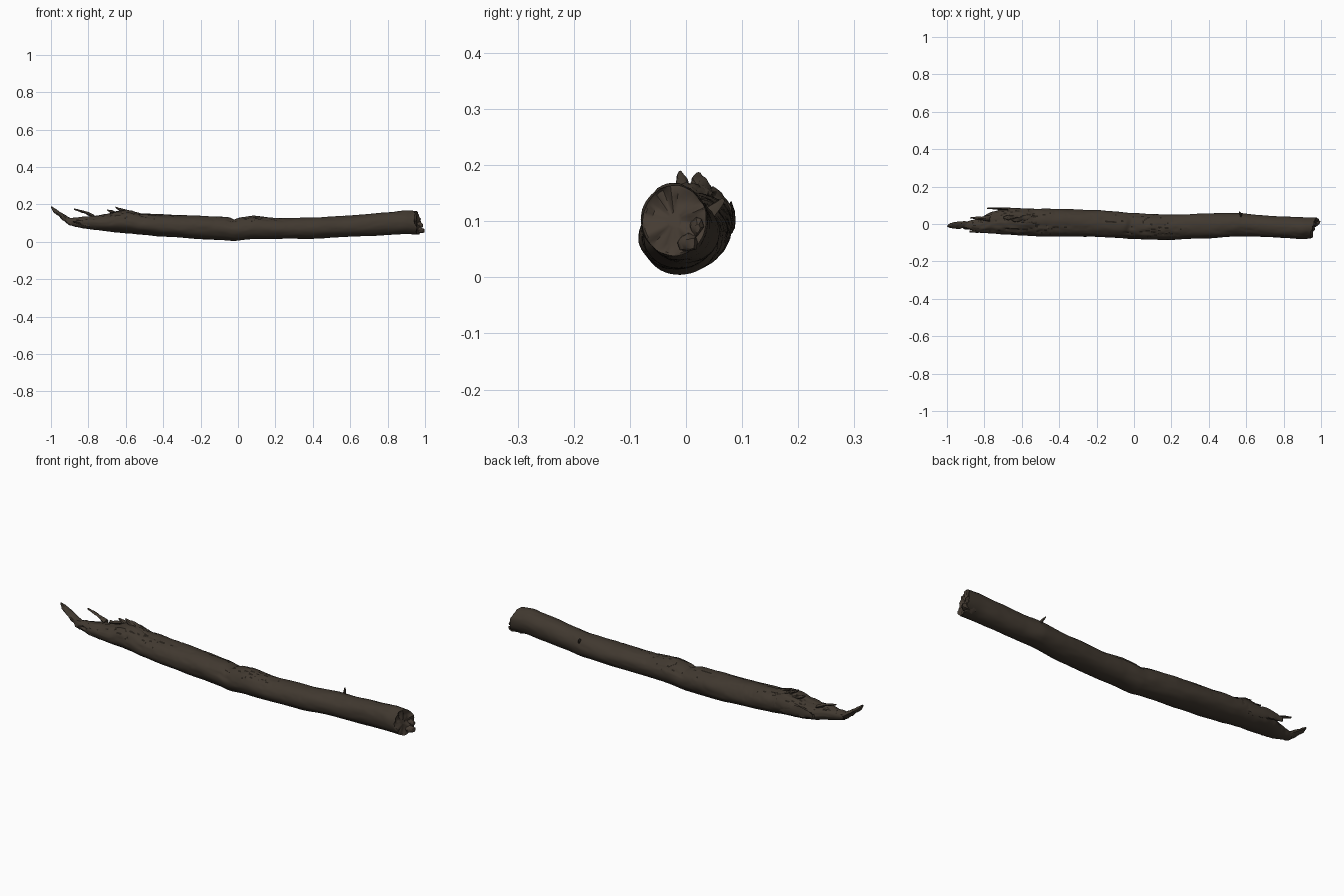
import bpy, bmesh, math
from mathutils import Vector, noise

cube = bpy.data.objects.get("Cube")
if cube:
    bpy.data.objects.remove(cube, do_unlink=True)


def material(name, colour):
    mat = bpy.data.materials.new(name)
    mat.use_nodes = True
    mat.diffuse_color = (*colour, 1)
    bsdf = mat.node_tree.nodes["Principled BSDF"]
    bsdf.inputs["Base Color"].default_value = (*colour, 1)
    bsdf.inputs["Roughness"].default_value = 0.9
    return mat


bark = material("bark brown", (0.052, 0.040, 0.029))
crack = material("crack dark", (0.018, 0.014, 0.010))
heart = material("end wood", (0.060, 0.045, 0.033))

# Outline stations along the log: x, y min, y max, z min, z max
STATIONS = [
    (-.90, -.025, .012, .088, .125), (-.86, -.035, .022, .078, .130),
    (-.82, -.048, .035, .070, .135), (-.76, -.050, .065, .062, .138),
    (-.70, -.055, .080, .055, .148), (-.65, -.058, .084, .050, .165),
    (-.59, -.062, .084, .045, .168), (-.52, -.066, .082, .038, .152),
    (-.40, -.068, .080, .028, .146), (-.20, -.068, .075, .015, .139),
    (-.08, -.074, .065, .009, .133), (-.02, -.079, .058, .005, .128),
    (.08, -.083, .052, .014, .139), (.20, -.084, .050, .014, .127),
    (.40, -.076, .056, .017, .130), (.56, -.066, .060, .024, .138),
    (.66, -.068, .048, .030, .145), (.80, -.075, .040, .037, .158),
    (.90, -.080, .037, .041, .167), (.96, -.077, .037, .038, .163),
]
RINGS, SIDES = 240, 48


def outline(x):
    """Smoothly interpolated extents of the log at x."""
    for a, b in zip(STATIONS, STATIONS[1:]):
        if x <= b[0]:
            break
    t = min(max((x - a[0]) / (b[0] - a[0]), 0), 1)
    t = t * t * (3 - 2 * t) * 0.5 + t * 0.5
    return [p + (q - p) * t for p, q in zip(a[1:], b[1:])]


def bump(x, centre, width):
    return math.exp(-((x - centre) / width) ** 2)


def furrow(x, angle):
    """Lengthwise bark cracks, strongest on the torn and weathered upper side."""
    ridge = abs(noise.noise(Vector((x * 7, math.cos(angle) * 2.6, math.sin(angle) * 2.6))))
    up = max(0, math.sin(angle) + 0.35)
    return max(0, 1 - ridge * 14) * up * (0.25 + 0.75 * bump(x, -.65, .25) + 0.5 * bump(x, .05, .2))


def surface(x, angle):
    y0, y1, z0, z1 = outline(x)
    c, s = math.cos(angle), math.sin(angle)
    torn = bump(x, -.72, .20)
    rough = noise.noise(Vector((x * 6, c * 1.2, s * 1.2))) * 0.05
    rough += noise.noise(Vector((x * 16, c * 4, s * 4 + 5))) * (0.02 + 0.10 * torn * max(0, s))
    rough -= 0.09 * furrow(x, angle)
    # Notch across the top and a split running away from it
    rough -= 0.16 * bump(x, -.02 + .02 * c, .018) * max(0, s) ** 2
    r = 1 + rough
    y = (y0 + y1) / 2 + (y1 - y0) / 2 * c * r
    z = (z0 + z1) / 2 + (z1 - z0) / 2 * s * r
    # Slanted, chipped break at the thick end
    end = max(0, (x - .88) / .08)
    x += end * (.016 * c - .006 * s + .014 * noise.noise(Vector((c * 3, s * 3, 2))))
    return Vector((x, y, max(z, 0.001)))


def finish(name, bm, mats, angle=40):
    bmesh.ops.recalc_face_normals(bm, faces=bm.faces)
    mesh = bpy.data.meshes.new(name)
    bm.to_mesh(mesh)
    bm.free()
    for mat in mats:
        mesh.materials.append(mat)
    obj = bpy.data.objects.new(name, mesh)
    bpy.context.collection.objects.link(obj)
    bpy.ops.object.select_all(action="DESELECT")
    obj.select_set(True)
    bpy.context.view_layer.objects.active = obj
    bpy.ops.object.shade_smooth_by_angle(angle=math.radians(angle))
    return obj


def bridge(bm, a, b, index=0):
    n = len(a)
    faces = []
    for i in range(n):
        face = bm.faces.new((a[i], a[(i + 1) % n], b[(i + 1) % n], b[i]))
        face.material_index = index
        faces.append(face)
    return faces


# Main log
bm = bmesh.new()
first, last = STATIONS[0][0], STATIONS[-1][0]
previous = None
for k in range(RINGS + 1):
    x = first + (last - first) * k / RINGS
    ring = [bm.verts.new(surface(x, math.tau * i / SIDES)) for i in range(SIDES)]
    if previous:
        for i, face in enumerate(bridge(bm, previous, ring)):
            face.material_index = int(furrow(x, math.tau * (i + .5) / SIDES) > 0.5)
    else:
        bm.faces.new(ring).material_index = 1
    previous = ring

# Broken end face, sunk and uneven toward the middle
centre = sum((v.co for v in previous), Vector()) / SIDES
for scale in (.93, .75, .5, .25):
    ring = []
    for v in previous if scale == .93 else rim:
        co = centre.lerp(v.co, scale)
        co.x += .014 * noise.noise(co * 45) - .006 * (1 - scale)
        ring.append(bm.verts.new(co))
    if scale == .93:
        rim = ring
    bridge(bm, previous, ring, 2)
    previous = ring
bm.faces.new(previous).material_index = 2
finish("log", bm, [bark, crack, heart])


def splinter(name, path, sides=8, mat=bark):
    """Rough tapered sliver through points (x, y, z, half width, half height)."""
    bm = bmesh.new()
    steps, previous = 6, None
    for a, b in zip(path, path[1:]):
        for j in range(steps + (b is path[-1])):
            x, y, z, w, h = (p + (q - p) * j / steps for p, q in zip(a, b))
            ring = []
            for i in range(sides):
                t = math.tau * i / sides
                r = 1 + .5 * noise.noise(Vector((x * 40, y * 30 + math.cos(t), z * 30 + math.sin(t))))
                ring.append(bm.verts.new((x + h * .3 * math.cos(t), y + w * r * math.cos(t),
                                          z + h * r * math.sin(t))))
            if previous:
                bridge(bm, previous, ring)
            else:
                bm.faces.new(ring)
            previous = ring
    bm.faces.new(previous)
    return finish(name, bm, [mat])


# Long upturned tip of the torn end
splinter("torn_tip", [(-.80, -.010, .100, .035, .026), (-.90, -.008, .108, .021, .021),
                      (-.95, -.006, .143, .017, .015), (-.985, -.008, .170, .012, .012),
                      (-.998, -.010, .184, .004, .005)], sides=12)
# Thin sliver standing off the torn face
splinter("raised_sliver", [(-.77, .030, .136, .014, .010), (-.82, .030, .158, .009, .007),
                           (-.875, .034, .174, .004, .004)])
# Flat shards along the back and front of the tear
splinter("back_shard", [(-.56, .070, .100, .012, .030), (-.70, .081, .104, .007, .025),
                        (-.785, .084, .108, .004, .012)])
splinter("front_shard", [(-.76, -.035, .095, .012, .022), (-.83, -.036, .100, .010, .014),
                         (-.88, -.040, .108, .004, .004)])

# Jagged flakes lifted along the top of the tear
for i, (x, y, z) in enumerate([(-.70, .034, .170), (-.655, .022, .184),
                               (-.625, .030, .176), (-.60, .012, .170)]):
    splinter(f"lifted_flake_{i + 1}", [(x + .10, y, .138, .012, .008),
                                       (x + .03, y, z - .014, .014, .010),
                                       (x, y, z, .004, .003)])

# Twig stub on the back, and small chips at the thick end
splinter("twig_stub", [(.575, .035, .105, .014, .014), (.570, .052, .122, .008, .009),
                       (.562, .064, .136, .004, .004)])
splinter("end_chip_low", [(.92, .000, .068, .022, .020), (.975, .004, .062, .018, .016),
                          (.995, .008, .060, .008, .010)], mat=heart)
splinter("end_chip_back", [(.93, .015, .092, .014, .018), (.975, .018, .090, .011, .015),
                           (.988, .020, .088, .005, .008)], mat=heart)
